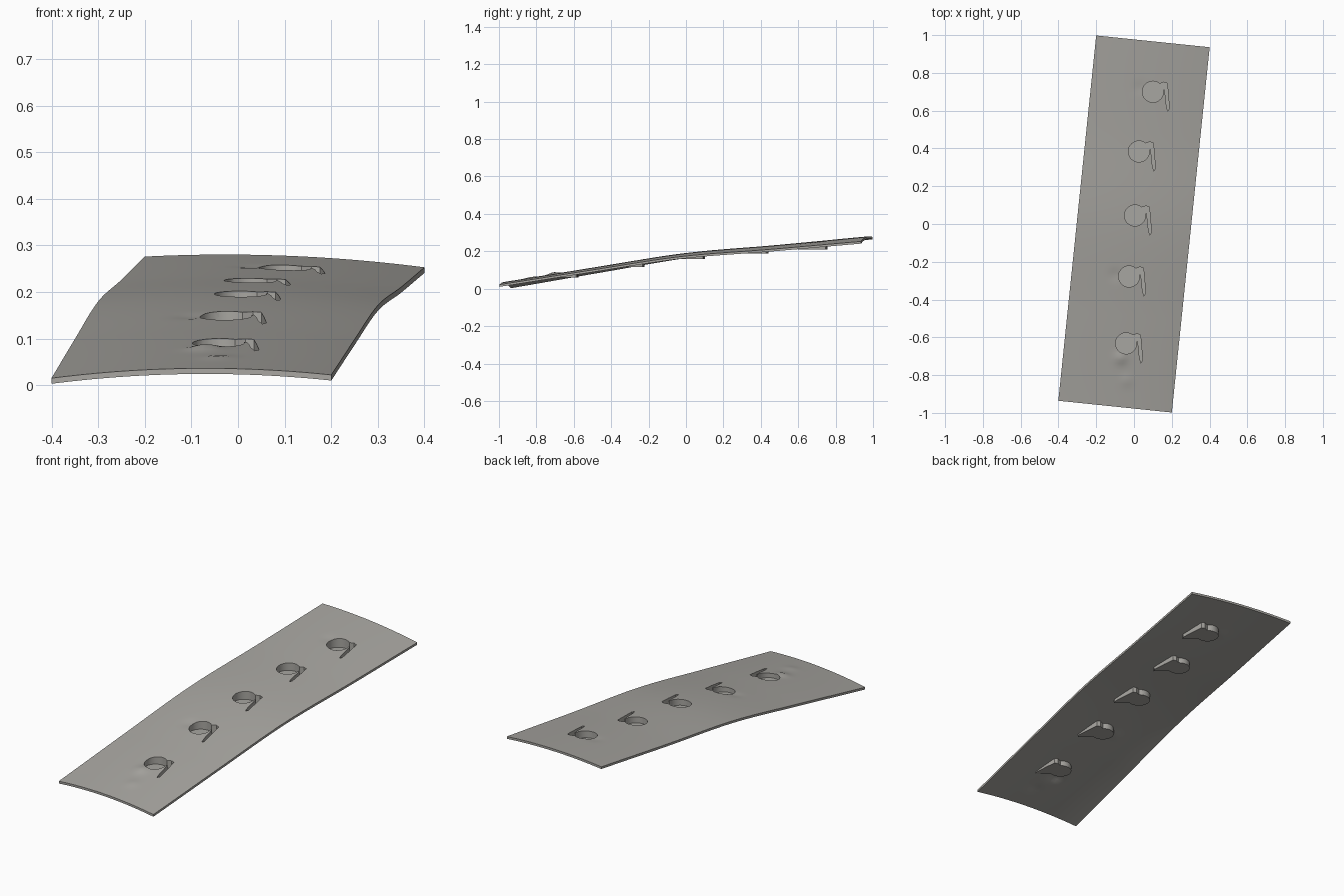
import bpy, bmesh, math

if "Cube" in bpy.data.objects:
    bpy.data.objects.remove(bpy.data.objects["Cube"])

THICK = 0.012
AXIS = math.atan2(0.2, 1.93)          # the strip is turned slightly from y
CA, SA = math.cos(AXIS), math.sin(AXIS)
HALF_W, HALF_L = 0.302, 0.972
PROFILE = [(-1.5, -0.04), (-1, 0.036), (-0.5, 0.115), (0, 0.191), (0.5, 0.233), (1, 0.278), (1.5, 0.32)]
# small raised or sunken ripples: x, y, height, radius
RIPPLES = [(-0.07, -0.71, 0.010, 0.03), (-0.04, -0.83, 0.004, 0.03),
           (-0.10, -0.27, -0.004, 0.03), (0.03, 0.72, -0.003, 0.03)]

GREY = bpy.data.materials.new("dark_grey")
GREY.diffuse_color = (0.39, 0.38, 0.355, 1)
GREY.use_nodes = True
GREY.node_tree.nodes["Principled BSDF"].inputs["Base Color"].default_value = GREY.diffuse_color


def centre_height(v):
    """Smooth curve through the lengthwise profile."""
    i = max(1, min(4, int(math.floor((v + 1.5) / 0.5))))
    p0, p1, p2, p3 = [PROFILE[i + k][1] for k in (-1, 0, 1, 2)]
    t = (v - PROFILE[i][0]) / 0.5
    return 0.5 * (2 * p1 + (p2 - p0) * t + (2 * p0 - 5 * p1 + 4 * p2 - p3) * t * t
                  + (3 * p1 - p0 - 3 * p2 + p3) * t ** 3)


def surface(x, y):
    """Height of the upper face at a point."""
    u = (x * CA - y * SA) / HALF_W
    v = (x * SA + y * CA) / HALF_L
    z = centre_height(v) - (0.0155 - 0.002 * v) * u * u - (0.004 + 0.0075 * v) * u
    for rx, ry, h, r in RIPPLES:
        z += h * math.exp(-((x - rx) ** 2 + (y - ry) ** 2) / (r * r))
    return z


def make_object(name, bm):
    bmesh.ops.recalc_face_normals(bm, faces=bm.faces)
    me = bpy.data.meshes.new(name)
    bm.to_mesh(me)
    bm.free()
    me.materials.append(GREY)
    ob = bpy.data.objects.new(name, me)
    bpy.context.collection.objects.link(ob)
    return ob


def activate(ob):
    bpy.ops.object.select_all(action='DESELECT')
    ob.select_set(True)
    bpy.context.view_layer.objects.active = ob


# Curved plate: two grids joined at the rim
def make_plate(nu=36, nv=110):
    bm = bmesh.new()
    layers = []
    for drop in (0, THICK):
        rows = []
        for j in range(nv + 1):
            row = []
            for i in range(nu + 1):
                a = (2 * i / nu - 1) * HALF_W
                b = (2 * j / nv - 1) * HALF_L
                x, y = a * CA + b * SA, -a * SA + b * CA
                row.append(bm.verts.new((x, y, surface(x, y) - drop)))
            rows.append(row)
        layers.append(rows)
        for j in range(nv):
            for i in range(nu):
                bm.faces.new((rows[j][i], rows[j][i + 1], rows[j + 1][i + 1], rows[j + 1][i]))
    t, b = layers
    for j in range(nv):
        for i in (0, nu):
            bm.faces.new((t[j][i], t[j + 1][i], b[j + 1][i], b[j][i]))
    for i in range(nu):
        for j in (0, nv):
            bm.faces.new((t[j][i], t[j][i + 1], b[j][i + 1], b[j][i]))
    return make_object("curved_plate", bm)


# Pocket outline: a round cup with a narrow hooked tail
def pocket_outline(cx, cy, r=0.056):
    pts = []
    for k in range(25):
        a = math.radians(50 + 320 * k / 24)
        pts.append((cx + r * math.cos(a), cy + r * math.sin(a)))
    for dx, dy in ((0.060, 0.012), (0.066, -0.02), (0.069, -0.06), (0.078, -0.104),
                   (0.087, -0.09), (0.082, -0.02), (0.076, 0.045), (0.058, 0.051)):
        pts.append((cx + dx, cy + dy))
    return pts


def make_prism(name, pts, z0, z1):
    bm = bmesh.new()
    f = bm.faces.new([bm.verts.new((x, y, z0)) for x, y in pts])
    top = bmesh.ops.extrude_face_region(bm, geom=[f])
    bmesh.ops.translate(bm, vec=(0, 0, z1 - z0),
                        verts=[g for g in top['geom'] if isinstance(g, bmesh.types.BMVert)])
    return make_object(name, bm)


# Pocket shell: upright walls down to a level floor
def make_pocket(name, pts, floor):
    bm = bmesh.new()
    top = [bm.verts.new((x, y, surface(x, y))) for x, y in pts]
    bot = [bm.verts.new((x, y, min(floor, surface(x, y) - THICK))) for x, y in pts]
    n = len(pts)
    for i in range(n):
        k = (i + 1) % n
        bm.faces.new((top[i], top[k], bot[k], bot[i]))
    base = bm.faces.new(bot)
    bmesh.ops.triangulate(bm, faces=[base])
    return make_object(name, bm)


plate = make_plate()
POCKETS = [(0.10, 0.70, 0.211), (0.026, 0.384, 0.189), (0.005, 0.045, 0.159),
           (-0.026, -0.278, 0.115), (-0.042, -0.632, 0.06)]
for idx, (cx, cy, floor) in enumerate(POCKETS, 1):
    pts = pocket_outline(cx, cy)
    cutter = make_prism("pocket_cutter", pts, -0.3, 0.6)
    cutter.hide_render = True
    mod = plate.modifiers.new("opening", 'BOOLEAN')
    mod.operation, mod.solver, mod.object = 'DIFFERENCE', 'EXACT', cutter
    activate(plate)
    bpy.ops.object.modifier_apply(modifier=mod.name)
    bpy.data.objects.remove(cutter, do_unlink=True)
    pocket = make_pocket(f"hooked_pocket_{idx}", pts, floor)
    activate(pocket)
    bpy.ops.object.shade_smooth_by_angle(angle=math.radians(25))

activate(plate)
bpy.ops.object.shade_smooth_by_angle(angle=math.radians(30))
